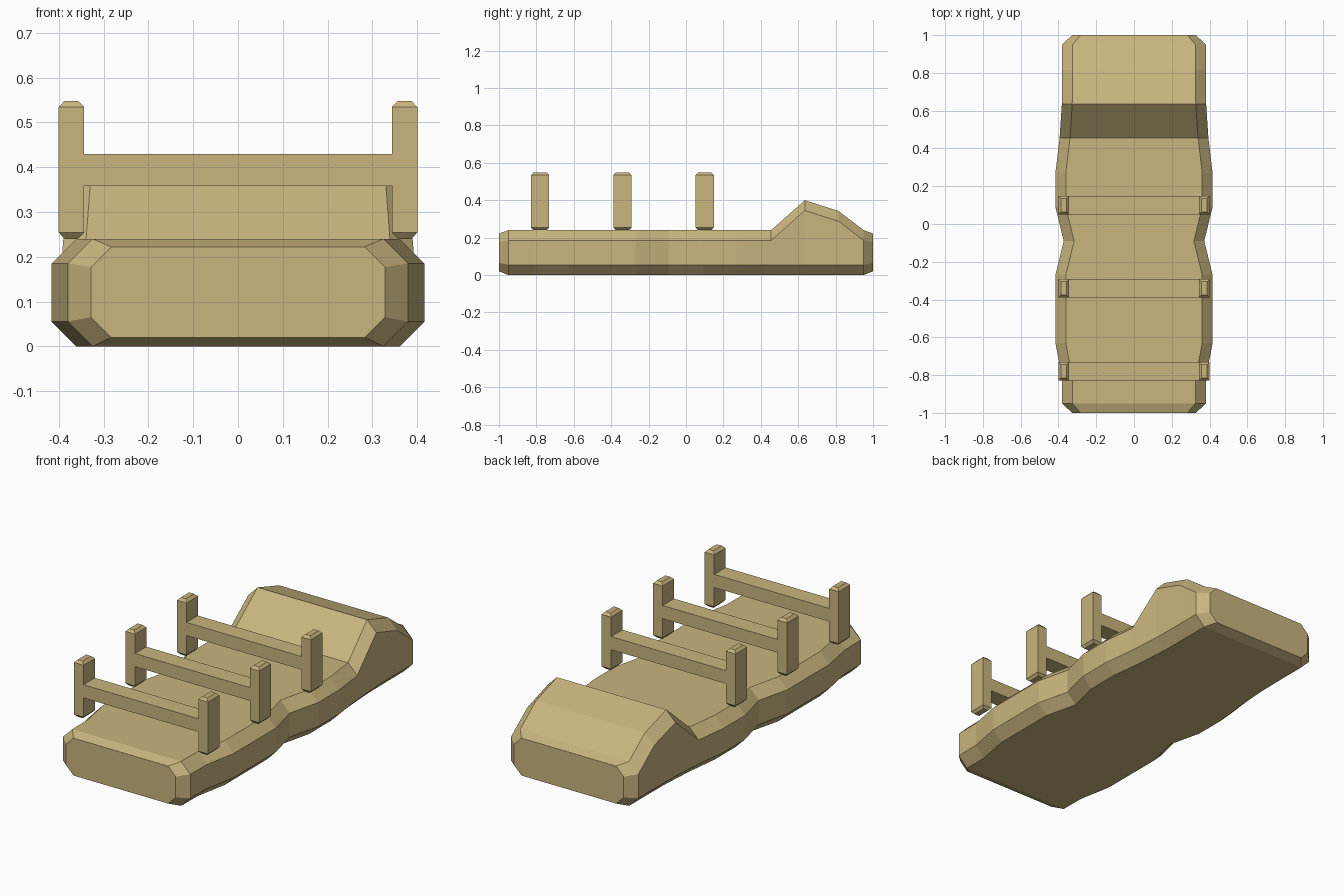
import bpy, bmesh

if "Cube" in bpy.data.objects:
    bpy.data.objects.remove(bpy.data.objects["Cube"])

mat = bpy.data.materials.new("tan")
mat.diffuse_color = (0.58, 0.46, 0.21, 1)
mat.use_nodes = True
mat.node_tree.nodes["Principled BSDF"].inputs["Base Color"].default_value = mat.diffuse_color


def loft(name, rings):
    """Skin a list of equal-length closed rings and cap both ends."""
    bm = bmesh.new()
    rows = [[bm.verts.new(p) for p in r] for r in rings]
    n = len(rows[0])
    for a, b in zip(rows, rows[1:]):
        for i in range(n):
            j = (i + 1) % n
            bm.faces.new((a[i], a[j], b[j], b[i]))
    bm.faces.new(rows[0])
    bm.faces.new(rows[-1])
    bmesh.ops.recalc_face_normals(bm, faces=bm.faces)
    me = bpy.data.meshes.new(name)
    bm.to_mesh(me)
    bm.free()
    me.materials.append(mat)
    ob = bpy.data.objects.new(name, me)
    bpy.context.collection.objects.link(ob)
    return ob


# Mattress with raised pillow: (y, half width, bottom z, top z, chamfer)
stations = [
    (-1.00, 0.328, 0.02, 0.222, 0.045),
    (-0.95, 0.38, 0, 0.24, 0.055),
    (-0.81, 0.382, 0, 0.24, 0.055),
    (-0.63, 0.416, 0, 0.24, 0.055),
    (-0.45, 0.416, 0, 0.24, 0.055),
    (-0.27, 0.416, 0, 0.24, 0.055),
    (-0.09, 0.372, 0, 0.24, 0.055),
    (0.09, 0.416, 0, 0.24, 0.055),
    (0.27, 0.416, 0, 0.24, 0.055),
    (0.455, 0.394, 0, 0.24, 0.055),
    (0.635, 0.382, 0, 0.40, 0.055),
    (0.815, 0.38, 0, 0.343, 0.055),
    (0.95, 0.38, 0, 0.24, 0.055),
    (1.00, 0.328, 0.02, 0.222, 0.045),
]
rings = []
for y, w, b, t, c in stations:
    half = [(w - c, b), (w, b + c), (w, t - c), (w - c, t)]
    ring = half + [(-x, z) for x, z in reversed(half)]
    rings.append([(x, y, z) for x, z in ring])
loft("mattress", rings)


def rect(cx, cy, hx, hy, z):
    return [(cx + sx * hx, cy + sy * hy, z)
            for sx, sy in ((-1, -1), (1, -1), (1, 1), (-1, 1))]


# Three restraints: a crossbar between two posts with chamfered ends
for k, cy in enumerate((-0.78, -0.34, 0.10), 1):
    for side, s in (("left", -1), ("right", 1)):
        loft(f"post_{side}_{k}", [
            rect(s * 0.372, cy, 0.015, 0.036, 0.24),
            rect(s * 0.372, cy, 0.0285, 0.0485, 0.254),
            rect(s * 0.372, cy, 0.0285, 0.0485, 0.534),
            rect(s * 0.372, cy, 0.015, 0.036, 0.548)])
    loft(f"crossbar_{k}", [rect(0, cy, 0.345, 0.0485, z)
                           for z in (0.358, 0.429)])
